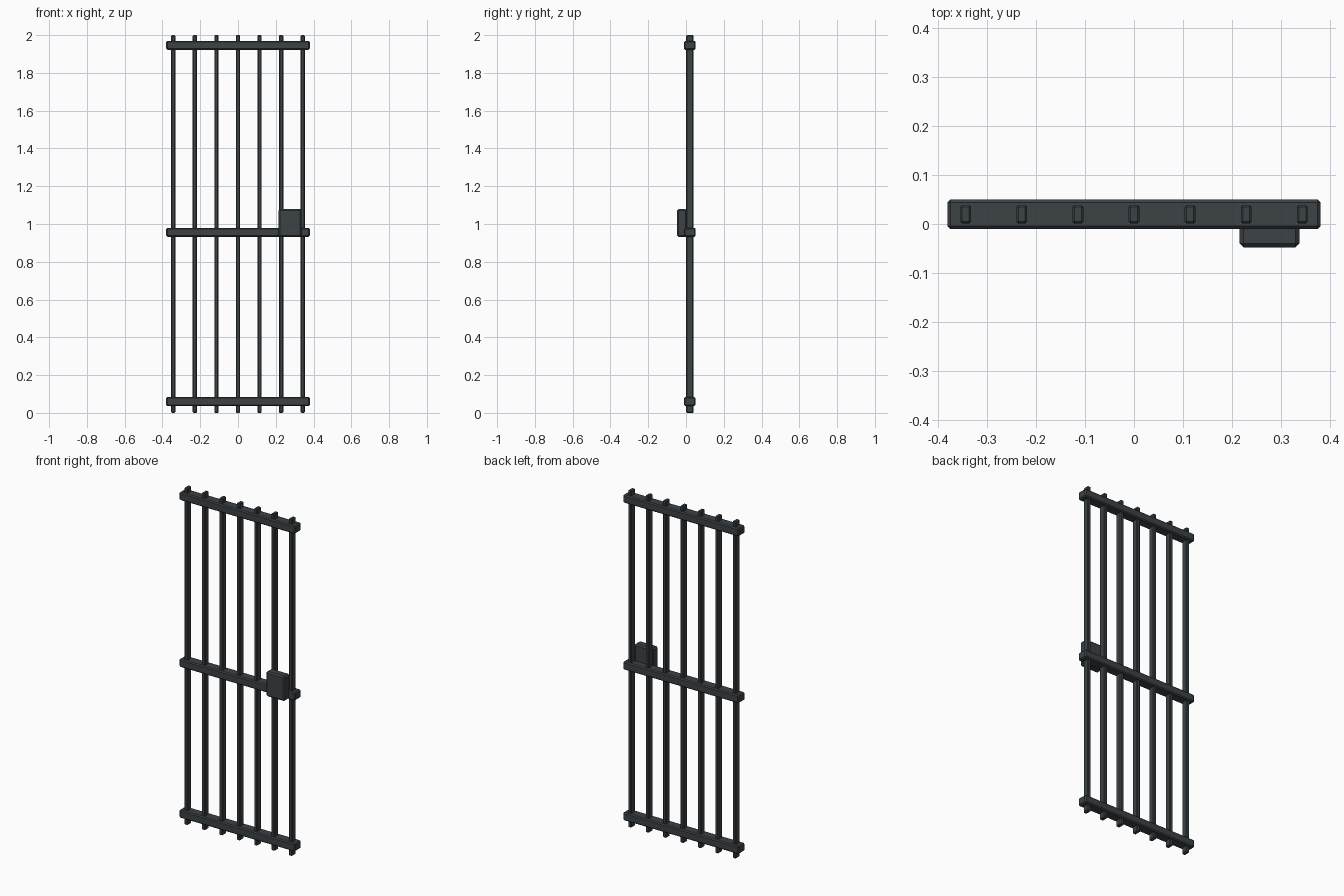
import bpy

if "Cube" in bpy.data.objects:
    bpy.data.objects.remove(bpy.data.objects["Cube"])

# One dark iron colour for the whole gate
iron = bpy.data.materials.new("dark_iron")
iron.diffuse_color = (0.045, 0.054, 0.061, 1)
iron.use_nodes = True
iron.node_tree.nodes["Principled BSDF"].inputs["Base Color"].default_value = iron.diffuse_color


def box(name, center, size, bevel):
    """Box with a flat chamfer on every edge."""
    bpy.ops.mesh.primitive_cube_add(size=1, location=center)
    ob = bpy.context.object
    ob.name = name
    ob.scale = size
    bpy.ops.object.transform_apply(location=False, rotation=False, scale=True)
    mod = ob.modifiers.new("chamfer", 'BEVEL')
    mod.width = bevel
    mod.segments = 1
    ob.data.materials.append(iron)
    return ob


# Seven upright bars
for i in range(7):
    box(f"upright_bar_{i + 1}", ((i - 3) * 0.1143, 0.02, 1.0), (0.022, 0.038, 2.0), 0.004)

# Three cross rails
for name, z in (("bottom_rail", 0.061), ("middle_rail", 0.956), ("top_rail", 1.946)):
    box(name, (0, 0.02, z), (0.76, 0.06, 0.048), 0.006)

# Lock case on the front
box("lock_case", (0.276, -0.021, 1.005), (0.122, 0.053, 0.148), 0.008)
